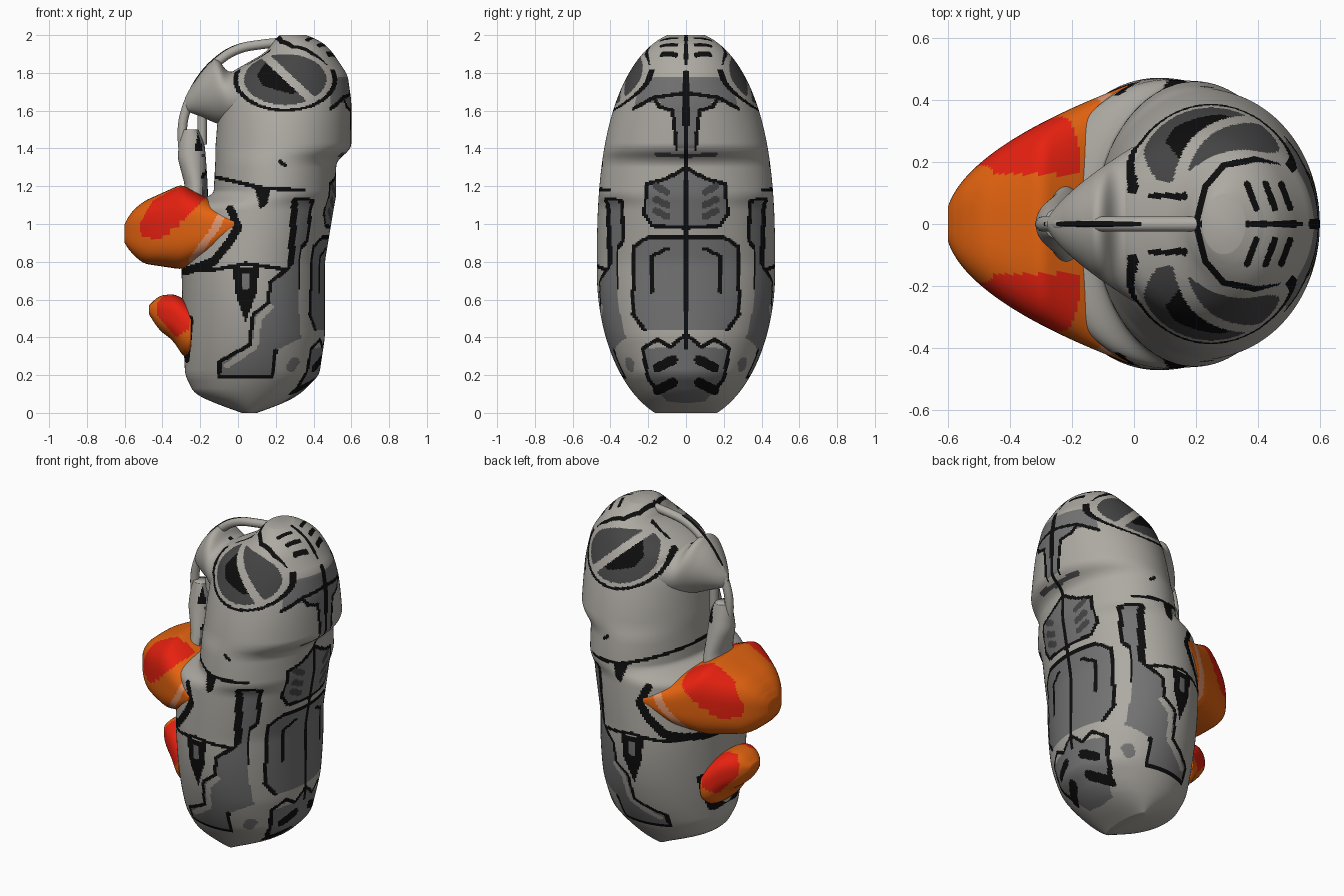
import bpy
import bmesh
import math

default_cube = bpy.data.objects.get("Cube")
if default_cube:
    bpy.data.objects.remove(default_cube, do_unlink=True)

# Palette
PALETTE = {
    "light grey": (.42, .4, .365),
    "mid grey": (.17, .17, .17),
    "dark grey": (.06, .06, .06),
    "black": (.004, .004, .004),
    "orange": (.77, .125, .005),
    "red": (.8, .015, .005),
    "peach": (.75, .3, .15),
}
LIGHT, MID, DARK, BLACK, ORANGE, RED, PEACH = range(len(PALETTE))
materials = []
for label, rgb in PALETTE.items():
    material = bpy.data.materials.new(label)
    material.use_nodes = True
    material.diffuse_color = (*rgb, 1)
    shader = material.node_tree.nodes["Principled BSDF"]
    shader.inputs["Base Color"].default_value = (*rgb, 1)
    shader.inputs["Roughness"].default_value = .7
    materials.append(material)

LINE = .01


# Painting helpers: a rule is (colour, points, half width), and no width means a filled outline
def near(u, v, path, radius):
    for (ax, ay), (bx, by) in zip(path, path[1:]):
        dx, dy = bx - ax, by - ay
        along = ((u - ax) * dx + (v - ay) * dy) / (dx * dx + dy * dy)
        along = min(1, max(0, along))
        if math.hypot(u - ax - along * dx, v - ay - along * dy) < radius:
            return True
    return False


def inside(u, v, outline):
    hit = False
    for (ax, ay), (bx, by) in zip(outline, outline[1:] + outline[:1]):
        if (ay > v) != (by > v) and u < ax + (v - ay) * (bx - ax) / (by - ay):
            hit = not hit
    return hit


def pick(rules, u, v, base):
    for colour, points, radius in reversed(rules):
        us, vs = zip(*points)
        margin = radius or 0
        if not (min(us) - margin <= u <= max(us) + margin
                and min(vs) - margin <= v <= max(vs) + margin):
            continue
        if near(u, v, points, radius) if radius else inside(u, v, points):
            return colour
    return base


def fill(colour, *points):
    return [(colour, list(points), None)]


def line(*points, colour=BLACK, radius=LINE):
    return [(colour, list(points), radius)]


def panel(*points):
    return fill(MID, *points) + line(*points)


# Flank panels, in x and height
flank = panel((.2, .33), (.18, .19), (-.1, .19), (-.1, .27), (.06, .36), (.08, .52),
              (.16, .58), (.17, .69), (.27, .77), (.3, 1.13), (.4, 1.13), (.4, .95))
flank += fill(MID, (.2, .33), (.4, .95), (.34, .94), (.34, .4))
flank += line((.17, .56), (.11, .5), (.09, .35), (-.06, .25), colour=LIGHT, radius=.016)
flank += line((.28, .8), (.3, 1.12), radius=.018)
flank += line((.28, .24), (.3, .27), colour=MID, radius=.025)
flank += line((-.13, 1.25), (.13, 1.19), (.35, 1.18))
flank += line((-.25, .76), (-.12, .76), (.04, .79), (.26, .76))
flank += line((-.04, 1.08), (0, .98), (-.05, .9), (-.13, .8), (-.28, .75), radius=.022)
flank += fill(BLACK, (.09, 1.19), (.17, 1.19), (.16, 1.11), (.12, 1.08))
flank += fill(BLACK, (-.03, .77), (.11, .77), (.1, .64), (.04, .48), (-.01, .62))
flank += line((.04, .67), (.04, .72), colour=MID, radius=.022)
flank += line((-.27, .28), (-.25, .5), radius=.014)
flank += line((.22, 1.33), (.25, 1.31))
flank += line((-.21, 1.4), (-.2, 1.48), radius=.016)

# Spine panels, in distance from the centre and height
spine = panel((.37, .4), (.37, .87), (.33, .91), (.34, 1.12), (.42, 1.12))
spine += fill(MID, (.37, .4), (.42, .4), (.42, 1.12))
spine += fill(MID, (0, .44), (.22, .44), (.28, .52), (.28, .88), (.2, .93), (0, .93))
spine += line((.22, .44), (.28, .52), (.28, .88), (.2, .93), (0, .93))
spine += line((.18, .64), (.18, .83), (.1, .87))
spine += panel((0, .98), (.18, .99), (.22, 1.05), (.21, 1.21), (.1, 1.24), (0, 1.3))
spine += fill(MID, (0, .05), (.1, .06), (.2, .18), (.22, .34), (.1, .35), (0, .4))
spine += line((.15, .12), (.2, .18), (.23, .34), (.15, .39), (.08, .35), (0, .42))
spine += fill(MID, (0, 1.66), (.28, 1.63), (.36, 1.65), (.31, 1.74), (.16, 1.78), (0, 1.78))
spine += fill(MID, (0, 1.4), (.05, 1.4), (.06, 1.6), (.14, 1.62), (.13, 1.68), (0, 1.68))
spine += line((.34, 1.66), (.28, 1.61), (.17, 1.67), (.02, 1.69))
spine += line((.17, 1.67), (.14, 1.62), (.07, 1.6), (.05, 1.4))
spine += line((0, 1.36), (.16, 1.37), colour=DARK)
for z in (1.04, 1.1, 1.17):
    spine += line((.1, z), (.16, z + .03), colour=DARK, radius=.018)
for z in (.16, .28):
    spine += line((.07, z), (.15, z - .04), radius=.026)
spine += line((0, .35), (0, 1.8), radius=.016)

# Crown marks, in x and distance from the centre
crown = line((.2, 0), (.23, .12), (.29, .19), (.4, .21), (.48, .2))
crown += line((0, .14), (.05, .1), (.16, .09), radius=.014)
crown += line((.2, 0), (.6, 0))
for x in (.38, .44, .49):
    crown += line((x - .015, .13), (x + .015, .05))

# Eye, in x and height
pupil = [(.1, 1.79), (.15, 1.86), (.22, 1.84), (.36, 1.7), (.28, 1.69), (.13, 1.73)]
eye_bar = [(.12, 1.91), (.42, 1.63)]


def eye_colour(x, z):
    r = math.hypot((x - .25) / .25, (z - 1.765) / .155)
    if r > 1.1 or (r > 1 and z > 1.82):
        return None
    if r > 1:
        return BLACK
    if r > .87 or near(x, z, eye_bar, .022):
        return LIGHT
    return BLACK if inside(x, z, pupil) else DARK


def paint_shell(centre, normal):
    x, y, z = centre.x, abs(centre.y), centre.z
    eye = eye_colour(x, z) if y > .1 and normal.x < .9 else None
    if eye is not None:
        return eye
    if z > 1.84:
        return pick(crown, x, y, LIGHT)
    if normal.x > abs(normal.y):
        return pick(spine, y, z, LIGHT)
    return pick(flank, x, z, LIGHT)


# Bill and lip markings, in x and height
bill_marks = fill(RED, (-.51, .93), (-.52, 1), (-.41, 1.2), (-.28, 1.25), (-.17, 1.14),
                  (-.3, 1.01), (-.41, .92))
bill_marks += line((-.07, 1.08), (-.12, .98), (-.17, .91), (-.24, .81), colour=PEACH, radius=.02)
lip_marks = fill(RED, (-.43, .52), (-.43, .58), (-.38, .64), (-.24, .64), (-.26, .44), (-.33, .4))


def paint_bill(centre, normal):
    return pick(bill_marks, centre.x, centre.z, ORANGE) if abs(centre.y) > .16 else ORANGE


def paint_lip(centre, normal):
    return pick(lip_marks, centre.x, centre.z, ORANGE) if abs(centre.y) > .06 else ORANGE


# Loft along an axis: each row is (station, low, high), with the half width from a function
def extent(rows, t):
    t = min(max(t, rows[0][0]), rows[-1][0])
    for (ta, low_a, high_a), (tb, low_b, high_b) in zip(rows, rows[1:]):
        if t <= tb:
            s = (t - ta) / (tb - ta)
            return low_a + s * (low_b - low_a), high_a + s * (high_b - high_a)


def soft_extent(rows, t):
    reach = min(.025, t - rows[0][0], rows[-1][0] - t)
    taps = [extent(rows, t + reach * k / 3) for k in range(-3, 4)]
    return [sum(side) / len(taps) for side in zip(*taps)]


def signed_power(value, power):
    return math.copysign(abs(value) ** power, value)


def loft(name, axis, rows, width, steps, sides, paint, squareness=2, cap=LIGHT):
    bm = bmesh.new()
    rings = []
    start, end = rows[0][0], rows[-1][0]
    for i in range(steps + 1):
        t = start + (end - start) * (1 - math.cos(math.pi * i / steps)) / 2
        low, high = soft_extent(rows, t)
        ring = []
        for j in range(sides):
            angle = math.tau * j / sides
            p = (low + high) / 2 + (high - low) / 2 * signed_power(math.cos(angle), 2 / squareness)
            y = width(t) * signed_power(math.sin(angle), 2 / squareness)
            ring.append(bm.verts.new((p, y, t) if axis == "z" else (t, y, p)))
        rings.append(ring)
    for lower, upper in zip(rings, rings[1:]):
        for j in range(sides):
            k = (j + 1) % sides
            bm.faces.new((lower[j], lower[k], upper[k], upper[j]))
    caps = [bm.faces.new(rings[0]), bm.faces.new(rings[-1])]
    bmesh.ops.recalc_face_normals(bm, faces=bm.faces)
    for face in bm.faces:
        face.smooth = True
        face.material_index = paint(face.calc_center_median(), face.normal)
    for face in caps:
        face.material_index = cap
    mesh = bpy.data.meshes.new(name)
    bm.to_mesh(mesh)
    bm.free()
    for material in materials:
        mesh.materials.append(material)
    bpy.context.collection.objects.link(bpy.data.objects.new(name, mesh))


def strap(name, points, radius, colour):
    curve = bpy.data.curves.new(name, "CURVE")
    curve.dimensions = "3D"
    curve.bevel_depth = radius
    curve.use_fill_caps = True
    spline = curve.splines.new("BEZIER")
    spline.bezier_points.add(len(points) - 1)
    for knot, (x, z) in zip(spline.bezier_points, points):
        knot.co = (x, 0, z)
        knot.handle_left_type = knot.handle_right_type = "AUTO"
    curve.materials.append(materials[colour])
    bpy.context.collection.objects.link(bpy.data.objects.new(name, curve))


# Main shell: an egg outline, widest below the middle
def shell_width(z):
    rise = z - .75
    drop = (rise / 1.27) ** 2.75 if rise > 0 else (rise / .8) ** 2
    return .472 * math.sqrt(1 - drop)


loft("body_shell", "z", [
    (0, .02, .1), (.05, -.12, .24), (.1, -.23, .33), (.2, -.28, .43), (.4, -.29, .46),
    (.8, -.3, .46), (1.1, -.28, .51), (1.15, -.13, .52), (1.33, -.12, .52), (1.4, -.12, .6),
    (1.65, -.1, .6), (1.79, -.06, .58), (1.91, .15, .5), (1.97, .19, .44), (2, .22, .36),
], shell_width, 380, 240, paint_shell)

# Snout, chin column and centre straps
loft("snout", "x", [(-.28, 1.6, 1.67), (-.2, 1.57, 1.8), (-.11, 1.53, 1.89),
                    (-.06, 1.52, 1.8), (.1, 1.5, 1.84)],
     lambda x: .31 * ((x + .285) / .385) ** .7, 80, 90, paint_shell)
loft("chin_column", "z", [(1.08, -.3, -.16), (1.2, -.28, -.16), (1.35, -.32, -.17),
                          (1.45, -.31, -.18), (1.5, -.29, -.21)],
     lambda z: .14 - .22 * (z - 1.08), 40, 48, paint_shell)
arch = [(.28, 1.965), (.12, 1.95), (0, 1.925), (-.1, 1.865), (-.2, 1.755),
        (-.27, 1.62), (-.295, 1.48), (-.24, 1.15)]
strap("arch_strap", arch, .025, LIGHT)
strap("arch_seam", [(x - .012, z + .012) for x, z in arch[1:-2]], .011, BLACK)
strap("inner_strut", [(-.19, 1.42), (-.19, 1.63)], .025, LIGHT)

# Orange bill and lower lip, rounded at the tip
loft("upper_bill", "x", [(-.6, .9, 1), (-.57, .85, 1.06), (-.5, .79, 1.12), (-.3, .76, 1.21),
                         (-.15, .81, 1.13), (-.07, .89, 1.09), (-.02, .96, 1.04)],
     lambda x: .445 * math.sqrt((x + .61) / .58), 90, 120, paint_bill, 3.2, ORANGE)
loft("lower_lip", "x", [(-.47, .52, .57), (-.42, .44, .62), (-.34, .38, .63),
                        (-.28, .28, .6), (-.25, .31, .56)],
     lambda x: .22 * math.sqrt((x + .48) / .23), 50, 80, paint_lip, 2.6, ORANGE)
